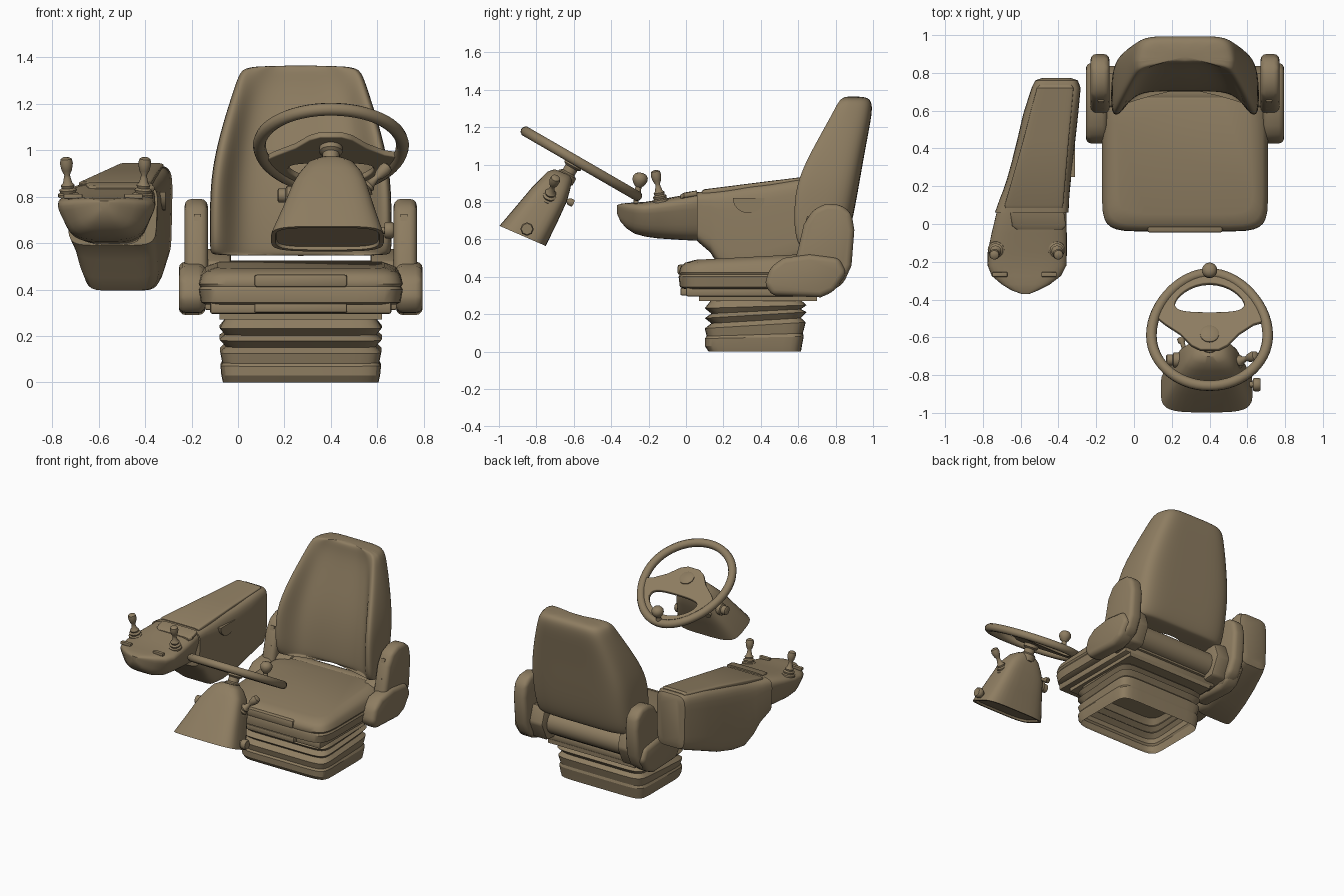
import bpy, bmesh, math
from mathutils import Matrix, Vector

cube = bpy.data.objects.get("Cube")
if cube:
    bpy.data.objects.remove(cube)

tan = bpy.data.materials.new("tan_brown")
tan.use_nodes = True
tan.diffuse_color = (0.27, 0.205, 0.12, 1)
tan.node_tree.nodes["Principled BSDF"].inputs["Base Color"].default_value = tan.diffuse_color


def finish(ob, angle=38):
    """Apply modifiers, shade and colour one part."""
    ob.data.materials.append(tan)
    bpy.ops.object.select_all(action='DESELECT')
    ob.select_set(True)
    bpy.context.view_layer.objects.active = ob
    if ob.type == 'CURVE' or ob.modifiers:
        bpy.ops.object.convert(target='MESH')
    bpy.ops.object.shade_smooth_by_angle(angle=math.radians(angle))
    return bpy.context.object


def add_object(name, data):
    ob = bpy.data.objects.new(name, data)
    bpy.context.collection.objects.link(ob)
    return ob


def from_bmesh(name, bm):
    bmesh.ops.recalc_face_normals(bm, faces=bm.faces)
    me = bpy.data.meshes.new(name)
    bm.to_mesh(me)
    bm.free()
    return add_object(name, me)


def loft(name, rings, start=True, end=True, subsurf=0, angle=38):
    bm = bmesh.new()
    rows = [[bm.verts.new(p) for p in ring] for ring in rings]
    n = len(rows[0])
    for a, b in zip(rows, rows[1:]):
        for i in range(n):
            bm.faces.new((a[i], a[(i + 1) % n], b[(i + 1) % n], b[i]))
    if start:
        bm.faces.new(rows[0])
    if end:
        bm.faces.new(rows[-1])
    ob = from_bmesh(name, bm)
    if subsurf:
        ob.modifiers.new("smooth", 'SUBSURF').levels = subsurf
    return finish(ob, angle)


def squircle(n=5, count=32):
    """Unit outline between a circle (n=2) and a square (large n)."""
    out = []
    for i in range(count):
        a = 2 * math.pi * (i + 0.5) / count
        c, s = math.cos(a), math.sin(a)
        out.append((math.copysign(abs(c) ** (2 / n), c), math.copysign(abs(s) ** (2 / n), s)))
    return out


def prism(name, outline, x0, x1, bevel=0.0, segments=4):
    """Side outline in (y, z) extruded along x."""
    bm = bmesh.new()
    face = bm.faces.new([bm.verts.new((x0, y, z)) for y, z in outline])
    new = bmesh.ops.extrude_face_region(bm, geom=[face])["geom"]
    bmesh.ops.translate(bm, vec=(x1 - x0, 0, 0), verts=[g for g in new if isinstance(g, bmesh.types.BMVert)])
    ob = from_bmesh(name, bm)
    if bevel:
        mod = ob.modifiers.new("round", 'BEVEL')
        mod.width, mod.segments = bevel, segments
    return finish(ob)


def box(name, lo, hi, bevel=0.0):
    (x0, y0, z0), (x1, y1, z1) = lo, hi
    return prism(name, [(y0, z0), (y1, z0), (y1, z1), (y0, z1)], x0, x1, bevel, 2)


def lathe(name, profile, base, direction, sides=20):
    """Profile of (radius, height) turned around an axis."""
    m = Matrix.Translation(base) @ Vector(direction).to_track_quat('Z', 'Y').to_matrix().to_4x4()
    ring = [2 * math.pi * i / sides for i in range(sides)]
    return loft(name, [[m @ Vector((r * math.cos(a), r * math.sin(a), h)) for a in ring] for r, h in profile])


# Seat position
CX = 0.27

# Suspension bellows, open below
rings = []
for z, w, y0, y1, tilt in [(0, .335, .12, .615, 0), (.03, .342, .10, .62, 0), (.075, .346, .10, .63, .02),
                           (.09, .338, .11, .625, .03), (.14, .347, .10, .64, .06), (.165, .325, .135, .615, .06),
                           (.195, .35, .10, .645, .06), (.215, .328, .135, .615, .05),
                           (.24, .35, .10, .645, .03), (.27, .33, .13, .62, 0)]:
    cy, hy = (y0 + y1) / 2, (y1 - y0) / 2
    rings.append([(CX + w * u, cy + hy * v, z + tilt * hy * v) for u, v in squircle(9)])
loft("suspension_bellows", rings, start=False, angle=20)
box("suspension_plate", (-.08, .07, .27), (.62, .70, .30))
box("seat_pan", (-.12, .0, .295), (.66, .70, .345), .01)

# Cushion: stacked rounded outlines
rings = []
for z, w, y0, y1 in [(.335, .41, -.01, .68), (.345, .43, -.033, .71), (.40, .44, -.04, .73), (.412, .433, -.034, .73),
                     (.424, .44, -.038, .735), (.455, .43, -.03, .73), (.475, .41, -.005, .71), (.488, .36, .05, .66)]:
    cy, hy = (y0 + y1) / 2, (y1 - y0) / 2
    lift = max(0, z - .43) * .9
    rings.append([(CX + w * u, cy + hy * v, z + lift * (cy + hy * v)) for u, v in squircle(8)])
loft("seat_cushion", rings)
box("cushion_front_flap", (.07, -.045, .41), (.47, .03, .465), .012)
box("seat_slide_handle", (.07, -.03, .30), (.47, .03, .34), .008)
lathe("seat_rear_roll", [(.06, 0), (.085, .03), (.085, .67), (.06, .70)], (-.08, .70, .44), (1, 0, 0), 24)

# Backrest: side wings forward of a hollow centre
rings = []
for z, w, wing, mid, back in [(.545, .375, .63, .71, .82), (.555, .39, .605, .70, .84), (.62, .392, .575, .70, .87),
                              (.75, .392, .57, .71, .90), (.92, .385, .585, .74, .93), (1.12, .335, .69, .80, .965),
                              (1.27, .285, .775, .845, .995), (1.34, .262, .81, .85, .995), (1.365, .22, .84, .86, .96)]:
    half = [(0, mid), (.45, mid + .005), (.70, mid - .02), (.86, wing + .01), (.97, wing),
            (1, wing + .05), (1, back - .12), (.93, back - .03), (.70, back), (.3, back)]
    ring = [(CX + w * u, y, z) for u, y in half]
    rings.append(ring + [(2 * CX - x, y, zz) for x, y, zz in reversed(ring[1:])])
loft("backrest", rings, subsurf=2, angle=50)

# Hinge covers on both sides
lower = [(.46, .30), (.42, .36), (.45, .45), (.52, .50), (.66, .52), (.82, .50), (.86, .42), (.79, .32), (.72, .29)]
upper = [(.56, .40), (.60, .55), (.63, .68), (.68, .76), (.75, .79), (.83, .785), (.885, .74),
         (.90, .65), (.885, .46), (.84, .36), (.75, .31), (.64, .31)]
slot = [(.608, .59), (.648, .725), (.66, .72), (.62, .585)]
for side, tag in ((1, "left"), (-1, "right")):
    def sx(d):
        return CX + side * d
    prism("hinge_cover_lower_" + tag, lower, sx(.41), sx(.525), .03, 3)
    prism("hinge_cover_upper_" + tag, upper, sx(.40), sx(.50), .03, 3)
    prism("hinge_slot_" + tag, slot, sx(.43), sx(.46))
    prism("hinge_arm_" + tag, [(.60, .31), (.62, .52), (.80, .58), (.84, .46), (.78, .33)], sx(.30), sx(.42), .015, 2)


# Side console and front control pod
def console_ring(y, xl, xr, zb, zt, taper, n=6):
    cx, hw, cz, hz = (xl + xr) / 2, (xr - xl) / 2, (zb + zt) / 2, (zt - zb) / 2
    return [(cx + hw * u * (1 - taper * (1 - v) / 2), y, cz + hz * v) for u, v in squircle(n)]


body = [(.772, -.49, -.33, .58, .90), (.76, -.525, -.295, .54, .925), (.72, -.545, -.28, .52, .935),
        (.58, -.59, -.293, .47, .92), (.45, -.62, -.307, .42, .90), (.33, -.65, -.32, .395, .888),
        (.24, -.675, -.33, .395, .875), (.18, -.695, -.336, .45, .867), (.13, -.715, -.34, .53, .86),
        (.06, -.74, -.343, .59, .852)]
loft("console_body", [console_ring(*r, .06) for r in body])
pod = [(.075, -.742, -.34, .60, .853), (.06, -.75, -.335, .592, .852), (-.05, -.778, -.332, .598, .83),
       (-.15, -.80, -.33, .605, .812), (-.22, -.80, -.333, .615, .80), (-.275, -.775, -.365, .63, .797),
       (-.32, -.715, -.43, .66, .794), (-.35, -.66, -.495, .695, .79), (-.37, -.60, -.55, .74, .782)]
loft("control_pod", [console_ring(*r, .38, 4) for r in pod])
lid = [(.735, -.50, -.33, .90, .935), (.72, -.515, -.32, .90, .945), (.45, -.585, -.345, .88, .912),
       (.10, -.685, -.375, .83, .868), (.085, -.68, -.38, .83, .86)]
loft("console_lid", [console_ring(*r, 0) for r in lid])
panel = [(.06, -.655, -.37, .83, .862), (-.01, -.645, -.36, .82, .85), (-.03, -.62, -.38, .81, .838)]
loft("display_panel", [console_ring(*r, 0) for r in panel])
arc = [(.335 + .085 * math.cos(a), .82 + .08 * math.sin(a)) for a in [-math.pi * i / 12 for i in range(13)]]
prism("console_grip_plate", arc, -.335, -.313)
for x in (-.71, -.45):
    box("rocker_switch", (x - .04, -.28, .79), (x + .04, -.255, .812), .004)

# Boot, stem and knob shared by all small levers
stick = [(.044, 0), (.044, .012), (.034, .018), (.038, .03), (.026, .038), (.03, .05), (.02, .06), (.014, .085),
         (.012, .095), (.022, .115), (.028, .145), (.024, .165), (.012, .172)]
for x, tag, lean in ((-.73, "right", -.06), (-.41, "left", .06)):
    lathe("joystick_" + tag, stick, (x, -.135, .80), (lean, -.18, 1))

# Steering column housing
rings = []
for y, z, w, d, cx, n in [(-.655, .955, .06, .05, .40, 2.5), (-.675, .935, .10, .07, .40, 3),
                          (-.70, .89, .135, .085, .40, 3.5), (-.73, .84, .16, .10, .395, 4),
                          (-.80, .73, .20, .118, .39, 4), (-.866, .63, .24, .133, .385, 4),
                          (-.873, .618, .243, .135, .385, 4), (-.873, .618, .225, .118, .385, 4),
                          (-.865, .63, .22, .115, .385, 4)]:
    rings.append([(cx + w * u, y + d * v * .92, z - d * v * .40) for u, v in squircle(n)])
loft("column_housing", rings)

# Steering wheel in its own tilted plane
wheel = Matrix.Translation((.40, -.59, 1.022)) @ Matrix.Rotation(math.radians(-30), 4, 'X')
axis = wheel.to_3x3() @ Vector((0, 0, 1))


def egg(deg, r=.308):
    c, s = math.cos(math.radians(deg)), math.sin(math.radians(deg))
    return (r * c * (1 - .1 * s * s), r * s * 1.23) if s > 0 else (r * c, r * s)


def wheel_curve(name, loops, dims, extrude, bevel):
    cu = bpy.data.curves.new(name, 'CURVE')
    cu.dimensions = dims
    cu.extrude, cu.bevel_depth, cu.bevel_resolution = extrude, bevel, 3
    if dims == '2D':
        cu.fill_mode = 'BOTH'
    for pts in loops:
        sp = cu.splines.new('POLY')
        sp.points.add(len(pts) - 1)
        for p, (u, v) in zip(sp.points, pts):
            p.co = (u, v, 0, 1)
        sp.use_cyclic_u = True
    ob = add_object(name, cu)
    ob.matrix_world = wheel
    return finish(ob)


wheel_curve("steering_rim", [[egg(a) for a in range(0, 360, 6)]], '3D', 0, .028)
edge = [(-.23, .07), (-.15, .01), (-.09, -.06), (-.045, -.085)]
web = [egg(a) for a in range(14, 168, 7)] + edge + [(-u, v) for u, v in reversed(edge)]
hole = [(.19 * math.cos(a), .185 + .095 * math.sin(a) - .02 * math.cos(a * 2) + .02)
        for a in [math.pi * i / 16 for i in range(32)]]
wheel_curve("steering_web", [web, hole], '2D', .008, .006)
lathe("hub_cap", [(.05, 0), (.05, .02), (.04, .026)], wheel @ Vector((0, 0, 0)), axis, 28)
lathe("steering_shaft", [(.05, 0), (.05, .03), (.036, .04), (.036, .07), (.052, .08), (.052, .12), (.04, .13),
                         (.04, .20)], wheel @ Vector((0, 0, -.005)), -axis, 24)
lathe("spinner_knob", [(.02, 0), (.016, .04), (.03, .055), (.04, .075), (.04, .095), (.028, .112), (.01, .118)],
      (.40, -.262, .84), (0, .2, 1))

# Column levers and adjusters
lathe("column_lever_left", stick, (.53, -.735, .815), (.75, .25, .75))
lathe("clamp_stem", [(.015, 0), (.015, .08)], (.56, -.85, .655), (1, 0, 0))
lathe("clamp_knob", [(.03, 0), (.036, .008), (.036, .032), (.03, .04)], (.63, -.85, .655), (1, 0, 0), 8)
lathe("ignition_switch", [(.04, 0), (.04, .05), (.03, .055), (.03, .085), (.022, .09)], (.26, -.72, .805), (-1, 0, 0))
lathe("column_lever_right", [(.012, 0), (.012, .08), (.02, .09), (.02, .11)], (.28, -.70, .84), (-.35, 1, -.5), 12)
